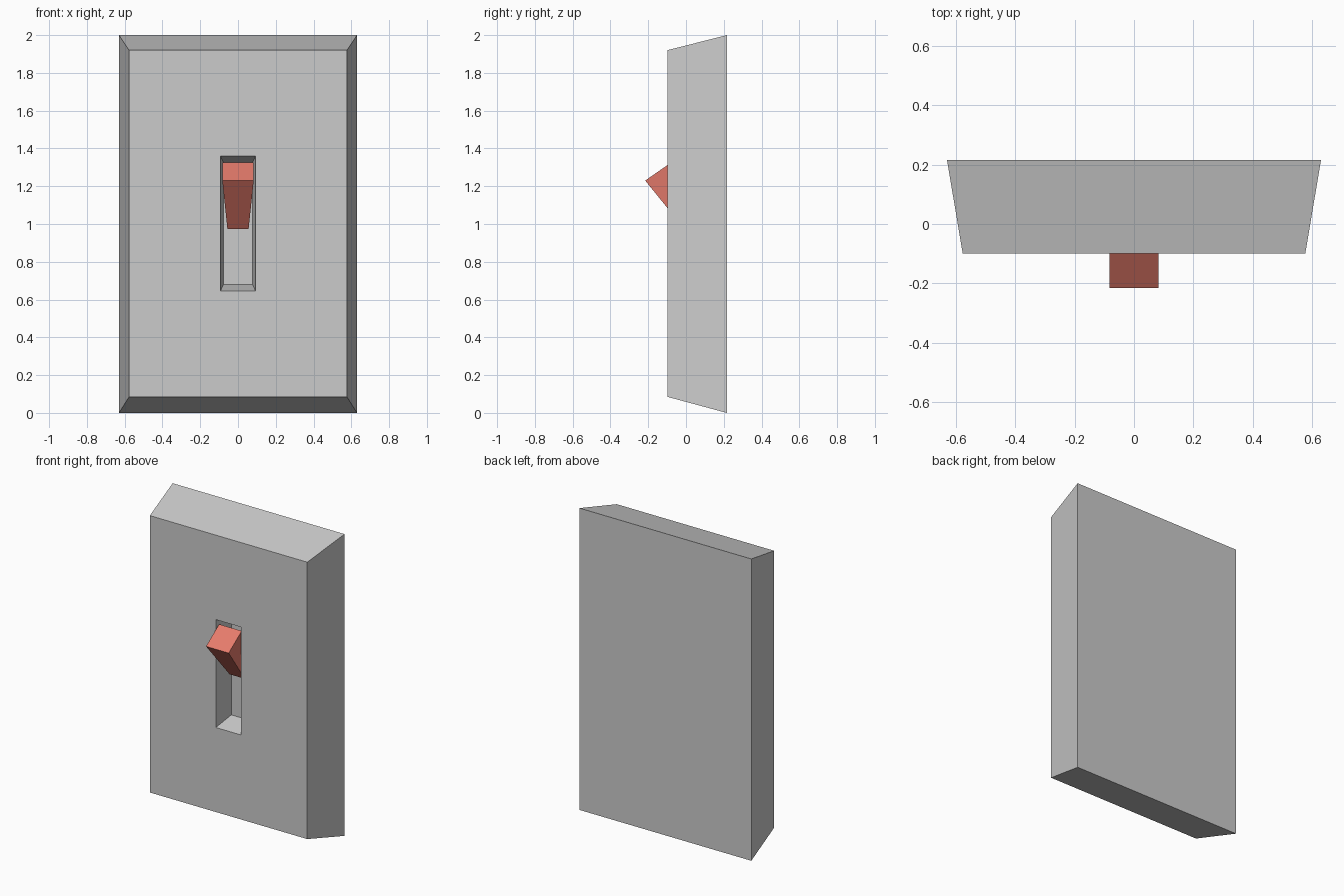
import bpy, bmesh
from mathutils import Vector

if "Cube" in bpy.data.objects:
    bpy.data.objects.remove(bpy.data.objects["Cube"])


def loft(name, rings):
    """Skin successive four-point rings and cap both ends."""
    bm = bmesh.new()
    loops = [[bm.verts.new(p) for p in ring] for ring in rings]
    for a, b in zip(loops, loops[1:]):
        for i in range(4):
            j = (i + 1) % 4
            bm.faces.new((a[i], a[j], b[j], b[i]))
    bm.faces.new(loops[0])
    bm.faces.new(loops[-1])
    bmesh.ops.recalc_face_normals(bm, faces=bm.faces)
    mesh = bpy.data.meshes.new(name)
    bm.to_mesh(mesh)
    bm.free()
    obj = bpy.data.objects.new(name, mesh)
    bpy.context.collection.objects.link(obj)
    return obj


def upright_ring(y, half_width, low, high):
    w = half_width
    return [(-w, y, low), (w, y, low), (w, y, high), (-w, y, high)]


def square_ring(corner, half_width, across):
    """Square whose front edge sits at corner and which runs back along across."""
    side, w = Vector((1, 0, 0)), half_width
    near, far = corner, corner + across * 2 * w
    return [near - side * w, near + side * w, far + side * w, far - side * w]


# Bevelled wall plate: back, front, slot rim, slot floor
loft("switch_plate", [
    upright_ring(0.216, 0.63, 0.0, 2.0),
    upright_ring(-0.099, 0.577, 0.085, 1.92),
    upright_ring(-0.099, 0.093, 0.645, 1.36),
    upright_ring(0.04, 0.077, 0.68, 1.325),
])

# Tapered toggle lever, flicked upward, root sunk in the slot floor
across = Vector((0, 0.82, 0.57)).normalized()
lever = loft("toggle_lever", [
    square_ring(Vector((0, -0.216, 1.23)), 0.083, across),
    square_ring(Vector((0, -0.008, 0.973)), 0.056, across),
])
red = bpy.data.materials.new("lever_red")
red.diffuse_color = (0.8, 0.2, 0.15, 1)
red.use_nodes = True
red.node_tree.nodes["Principled BSDF"].inputs["Base Color"].default_value = red.diffuse_color
lever.data.materials.append(red)
